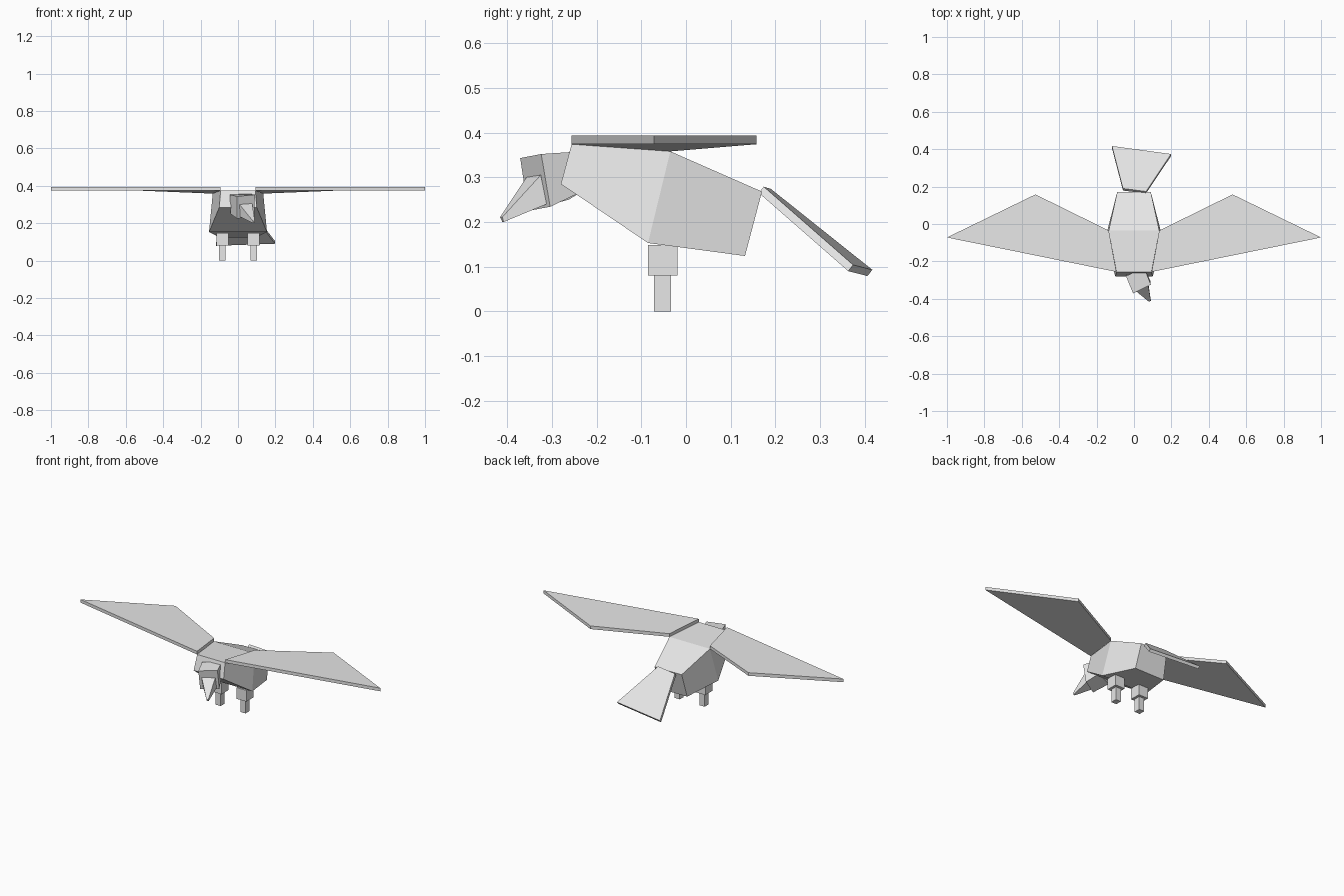
import bpy
import bmesh
from mathutils import Vector

if "Cube" in bpy.data.objects:
    bpy.data.objects.remove(bpy.data.objects["Cube"])

grey = bpy.data.materials.new("light_grey")
grey.diffuse_color = (0.8, 0.8, 0.8, 1)
grey.use_nodes = True
grey.node_tree.nodes["Principled BSDF"].inputs["Base Color"].default_value = grey.diffuse_color


def loft(name, rings):
    """Skin a chain of four-cornered rings and cap both ends."""
    bm = bmesh.new()
    vs = [[bm.verts.new(p) for p in ring] for ring in rings]
    for a, b in zip(vs, vs[1:]):
        for i in range(4):
            j = (i + 1) % 4
            bm.faces.new((a[i], a[j], b[j], b[i]))
    bm.faces.new(vs[0])
    bm.faces.new(vs[-1])
    bmesh.ops.recalc_face_normals(bm, faces=bm.faces)
    mesh = bpy.data.meshes.new(name)
    bm.to_mesh(mesh)
    bm.free()
    mesh.materials.append(grey)
    obj = bpy.data.objects.new(name, mesh)
    bpy.context.collection.objects.link(obj)
    return obj


def slab(name, corners, offset):
    """Extrude a four-cornered outline by an offset."""
    return loft(name, [corners, [Vector(p) + Vector(offset) for p in corners]])


def box(name, x, y, z0, z1, w, d):
    outline = [(x + sx * w / 2, y + sy * d / 2, z0)
               for sx, sy in ((-1, -1), (1, -1), (1, 1), (-1, 1))]
    return slab(name, outline, (0, 0, z1 - z0))


def section(top_w, top_y, top_z, low_w, low_y, low_z):
    return [(-top_w, top_y, top_z), (top_w, top_y, top_z),
            (low_w, low_y, low_z), (-low_w, low_y, low_z)]


# Body: chest, middle and rump sections
loft("body", [
    section(0.093, -0.256, 0.374, 0.10, -0.28, 0.285),
    section(0.135, -0.035, 0.358, 0.155, -0.085, 0.153),
    section(0.09, 0.17, 0.268, 0.10, 0.132, 0.124),
])

# Wings and legs, mirrored left and right
for side, s in (("left", -1), ("right", 1)):
    slab(side + "_wing", [
        (s * 0.094, -0.256, 0.374), (s * 0.135, -0.035, 0.358),
        (s * 0.527, 0.158, 0.374), (s * 1.0, -0.072, 0.374)], (0, 0, 0.019))
    box(side + "_thigh", s * 0.083, -0.052, 0.08, 0.148, 0.065, 0.067)
    box(side + "_shin", s * 0.083, -0.053, 0.0, 0.08, 0.035, 0.038)

# Head, turned to one side
loft("head", [
    [(-0.043, -0.278, 0.352), (0.055, -0.235, 0.358),
     (0.055, -0.235, 0.267), (-0.04, -0.262, 0.25)],
    [(-0.005, -0.371, 0.343), (0.090, -0.324, 0.352),
     (0.088, -0.304, 0.234), (-0.005, -0.353, 0.225)],
])

# Beak, tapering forward and down
loft("beak", [
    [(0.008, -0.357, 0.300), (0.076, -0.325, 0.305),
     (0.076, -0.312, 0.240), (0.010, -0.344, 0.234)],
    [(0.080, -0.416, 0.211), (0.090, -0.411, 0.211),
     (0.090, -0.408, 0.200), (0.080, -0.411, 0.200)],
])

# Tail, a tilted fan
slab("tail", [
    (-0.059, 0.190, 0.274), (0.064, 0.174, 0.279),
    (0.198, 0.374, 0.104), (-0.118, 0.417, 0.093)], (0, -0.011, -0.014))
